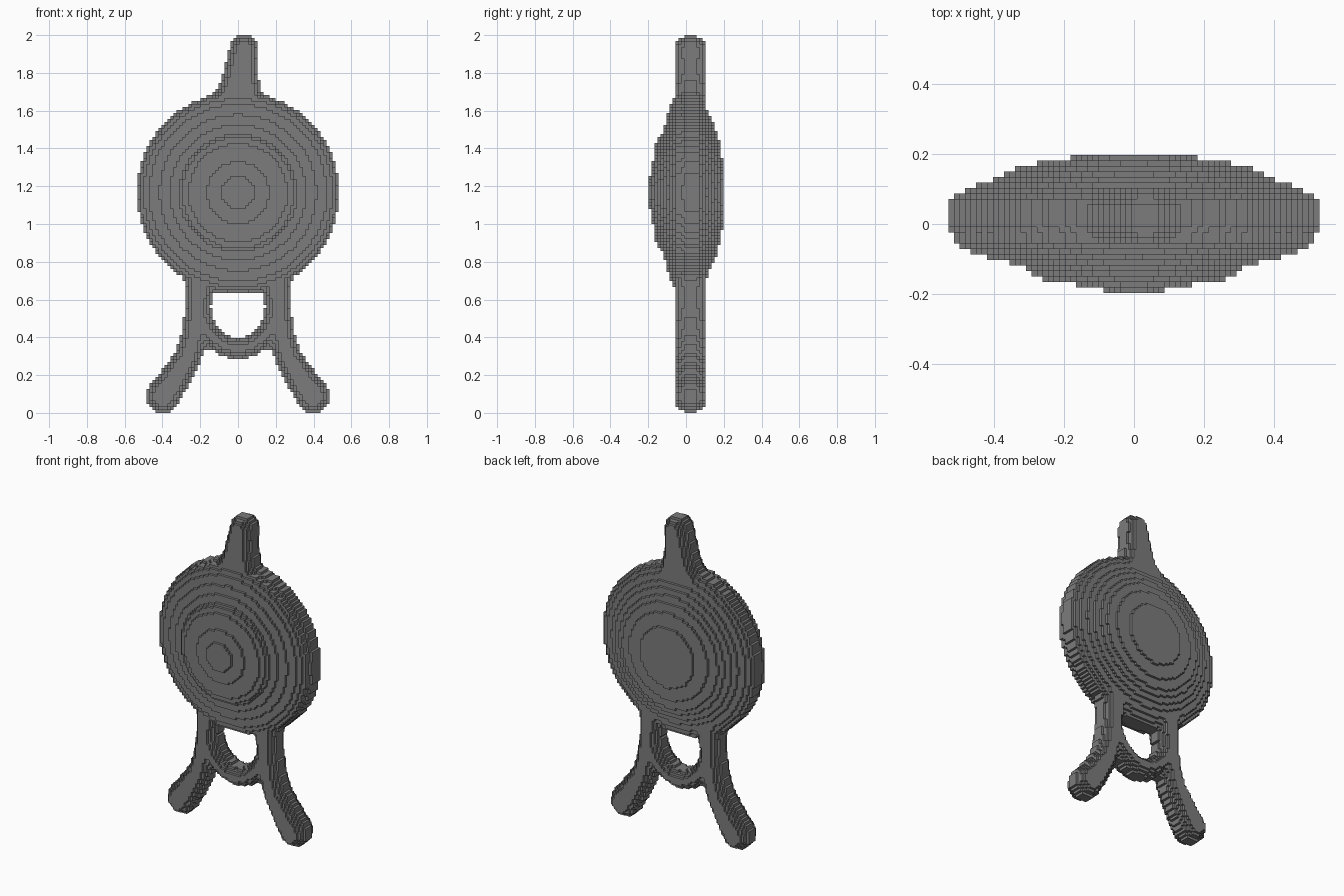
import bpy
import bmesh
from mathutils import Vector

if "Cube" in bpy.data.objects:
    bpy.data.objects.remove(bpy.data.objects["Cube"], do_unlink=True)

STEP = 2 / 126                 # edge of one small block
NX, NY, NZ = 33, 12, 126       # half counts across x and y, full count in z
CENTRE = Vector((0, 1.165))    # middle of the disc in the x, z plane
BLEND = 0.06

grey = bpy.data.materials.new("dark grey")
grey.use_nodes = True
colour = (0.2, 0.2, 0.2, 1)
grey.diffuse_color = colour
grey.node_tree.nodes["Principled BSDF"].inputs["Base Color"].default_value = colour

# Disc radius in each layer, from the front face to the back face
LAYERS = [.088, .165, .262, .295, .312, .36, .415, .47, .50, .52, .52, .525,
          .535, .535, .535, .535, .535,
          .515, .487, .445, .41, .37, .335, .275, .19]

# Rounded bars as chains of (x, z, radius)
LEG = [(.395, .09, .09), (.335, .18, .08), (.265, .30, .07),
       (.23, .42, .068), (.212, .55, .067), (.205, .72, .075)]
BAR = [(-.19, .47, .055), (-.13, .40, .055), (-.07, .355, .056), (0, .337, .057),
       (.07, .355, .056), (.13, .40, .055), (.19, .47, .055)]
HANDLE = [(.032, 1.925, .075), (.014, 1.8, .09), (.01, 1.72, .11), (0, 1.64, .14)]
CHAINS = {
    "left_leg": LEG,
    "right_leg": [(-x, z, r) for x, z, r in LEG],
    "crossbar": BAR,
    "handle": HANDLE,
}

# The bars fill these layers; their outer layers are inset to round the edges
BAR_FIRST, BAR_LAST = -3, 6
INSETS = [.035, .02, .01, 0, 0]


def chain_distance(p, chain):
    """Signed distance from p to a chain of tapered round segments."""
    best = 9
    for (ax, az, ar), (bx, bz, br) in zip(chain, chain[1:]):
        a, d = Vector((ax, az)), Vector((bx - ax, bz - az))
        t = min(1, max(0, (p - a).dot(d) / d.length_squared))
        best = min(best, (p - a - d * t).length - ar - (br - ar) * t)
    return best


def blend(a, b):
    """Union of two distances with a small fillet."""
    h = max(BLEND - abs(a - b), 0) / BLEND
    return min(a, b) - h * h * BLEND / 4


# Fill the block grid, noting which part owns each block
owner = {}
for i in range(-NX, NX + 1):
    for k in range(NZ):
        p = Vector((i * STEP, (k + .5) * STEP))
        radius = (p - CENTRE).length
        dists = {name: chain_distance(p, c) for name, c in CHAINS.items()}
        nearest = min(dists, key=dists.get)
        frame = radius - .52
        for d in dists.values():
            frame = blend(frame, d)
        for j in range(-NY, NY + 1):
            if radius < LAYERS[j + NY]:
                owner[i, j, k] = "disc"
            elif BAR_FIRST <= j <= BAR_LAST:
                depth = min(j - BAR_FIRST, BAR_LAST - j)
                if frame < -INSETS[depth]:
                    owner[i, j, k] = nearest


def build_part(name):
    """Make the outside faces of all blocks owned by one part."""
    bm = bmesh.new()
    corners = {}

    def corner(c):
        if c not in corners:
            x, y, z = c
            corners[c] = bm.verts.new(((x - .5) * STEP, (y - .5) * STEP, z * STEP))
        return corners[c]

    for cell, part in owner.items():
        if part != name:
            continue
        for axis in range(3):
            u, v = (axis + 1) % 3, (axis + 2) % 3
            for side in (0, 1):
                beside = list(cell)
                beside[axis] += 2 * side - 1
                if tuple(beside) in owner:
                    continue
                loop = []
                for du, dv in ((0, 0), (1, 0), (1, 1), (0, 1)):
                    c = list(cell)
                    c[axis] += side
                    c[u] += du
                    c[v] += dv
                    loop.append(corner(tuple(c)))
                bm.faces.new(loop if side else loop[::-1])
    mesh = bpy.data.meshes.new(name)
    bm.to_mesh(mesh)
    bm.free()
    mesh.materials.append(grey)
    bpy.context.collection.objects.link(bpy.data.objects.new(name, mesh))


for part_name in ["disc", *CHAINS]:
    build_part(part_name)
